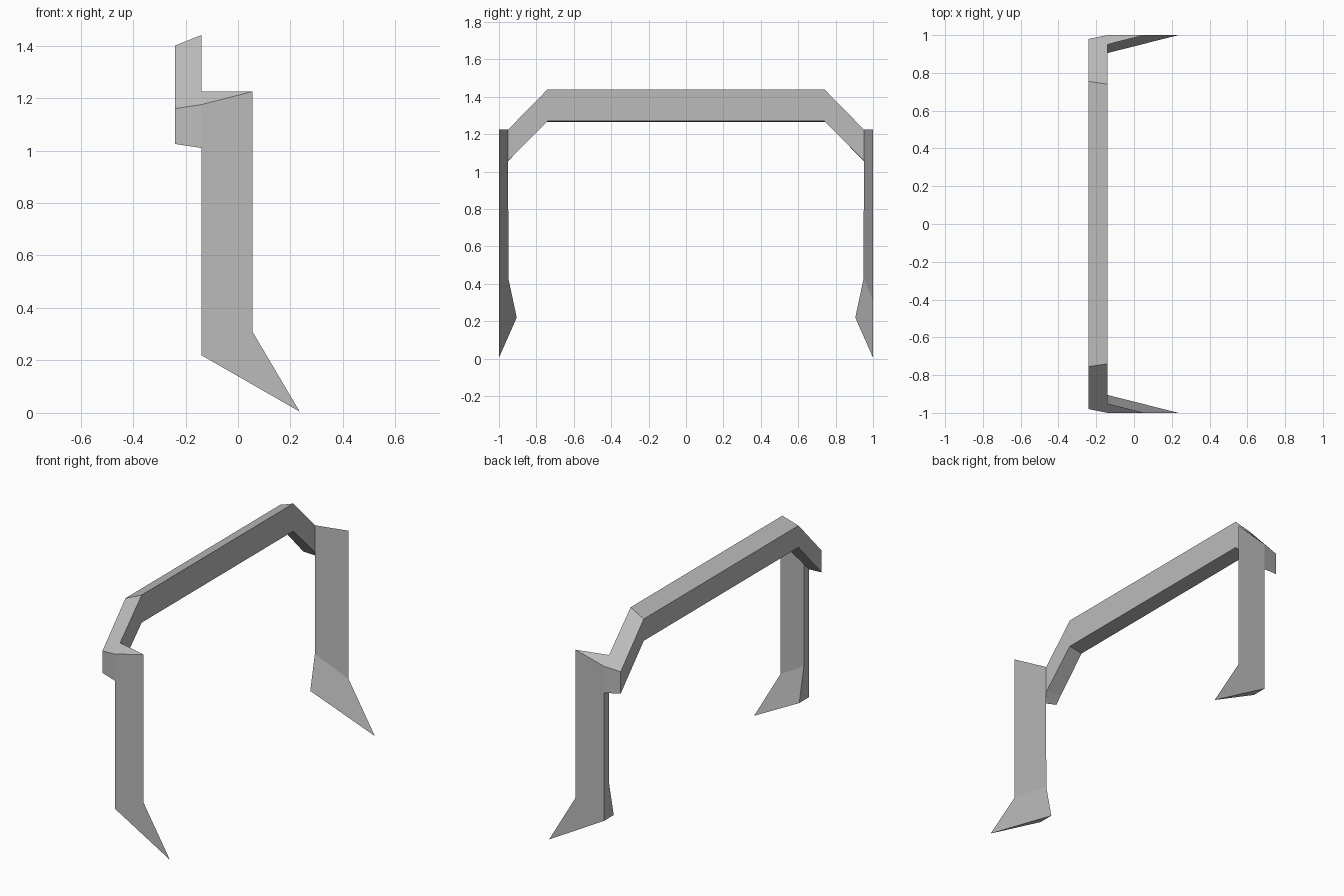
import bpy, bmesh
from mathutils import Vector

if "Cube" in bpy.data.objects:
    bpy.data.objects.remove(bpy.data.objects["Cube"])

grey = bpy.data.materials.new("mid_grey")
grey.diffuse_color = (0.5, 0.5, 0.5, 1)
grey.use_nodes = True
grey.node_tree.nodes["Principled BSDF"].inputs["Base Color"].default_value = grey.diffuse_color


def make_part(name, points, faces):
    bm = bmesh.new()
    verts = [bm.verts.new(p) for p in points]
    for f in faces:
        bm.faces.new([verts[i] for i in f])
    bmesh.ops.recalc_face_normals(bm, faces=bm.faces)
    mesh = bpy.data.meshes.new(name)
    bm.to_mesh(mesh)
    bm.free()
    mesh.materials.append(grey)
    ob = bpy.data.objects.new(name, mesh)
    bpy.context.collection.objects.link(ob)
    return ob


def mirrored(points):
    return [Vector((p[0], -p[1], p[2])) for p in points]


# Bar sections: front top, front bottom, back bottom, back top
end = [Vector(p) for p in ((-.14, -1, 1.175), (-.14, -1, 1.01),
                           (-.24, -.98, 1.025), (-.24, -.98, 1.16))]
bend = [Vector(p) for p in ((-.14, -.74, 1.44), (-.14, -.74, 1.27),
                            (-.24, -.755, 1.265), (-.24, -.755, 1.40))]
joint = [a.lerp(b, 0.19) for a, b in zip(end, bend)]
rings = [end, joint, bend, mirrored(bend), mirrored(joint), mirrored(end)]

# Top bar, left open where the legs join its front side
faces = [(0, 1, 2, 3), (20, 21, 22, 23)]
for r in range(5):
    for k in range(4):
        if k == 0 and r in (0, 4):
            continue
        a, b = r * 4 + k, r * 4 + (k + 1) % 4
        faces.append((a, b, b + 4, a + 4))
make_part("top_bar", [p for ring in rings for p in ring], faces)

# Wedge legs: thick at the back, sharp at the front, with a pointed foot
leg = [end[0], end[1], (-.14, -1, .22), (.235, -1, .005), (.055, -1, .31),
       (.055, -1, 1.225), joint[0], joint[1], (-.14, -.95, .43), (-.14, -.905, .22)]
leg_faces = [(0, 1, 2, 3, 4, 5),      # outer side
             (0, 5, 6),               # top
             (5, 4, 8, 7, 6),         # inner side
             (4, 3, 9, 8),            # inner foot
             (2, 9, 3),               # sole
             (1, 7, 8, 9, 2)]         # back
make_part("left_leg", leg, leg_faces)
make_part("right_leg", mirrored(leg), leg_faces)

# Make the normals of the open-ended parts point outward
for ob in bpy.context.collection.objects:
    bm = bmesh.new()
    bm.from_mesh(ob.data)
    bm.faces.ensure_lookup_table()
    f = bm.faces[0]
    side = -1 if f.calc_center_median().y < 0 else 1
    if f.normal.y * side < 0:
        bmesh.ops.reverse_faces(bm, faces=bm.faces)
    bm.to_mesh(ob.data)
    bm.free()
